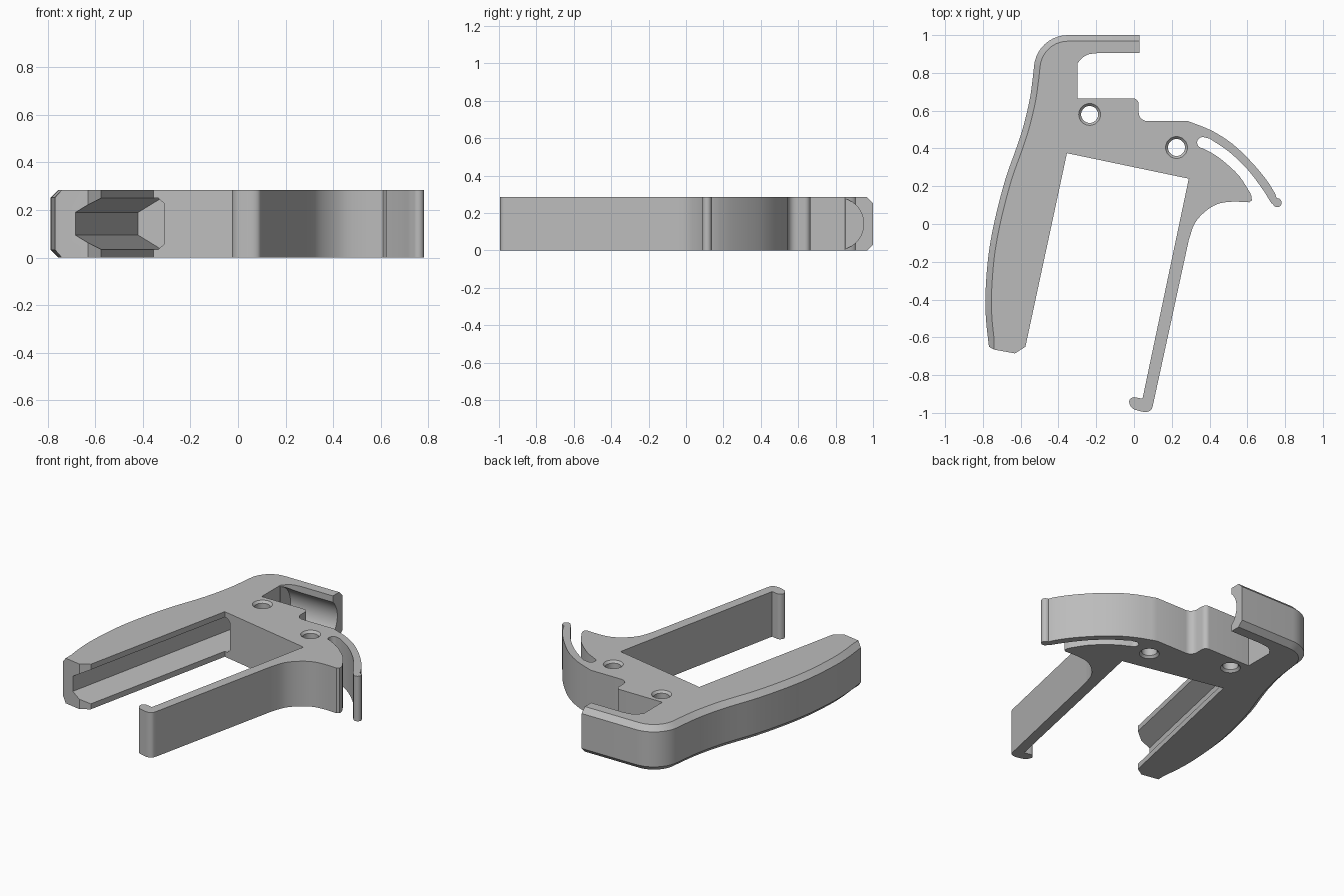
import bpy, bmesh, math
from mathutils import Vector

if "Cube" in bpy.data.objects:
    bpy.data.objects.remove(bpy.data.objects["Cube"], do_unlink=True)

T = 0.285          # thickness of the plate
CHAMFER = 0.032

grey = bpy.data.materials.new("plain grey")
grey.use_nodes = True
grey.diffuse_color = (0.5, 0.5, 0.5, 1)
grey.node_tree.nodes["Principled BSDF"].inputs["Base Color"].default_value = (0.5, 0.5, 0.5, 1)


def arc(cx, cy, r, a0, a1, n=10):
    angles = [math.radians(a0 + (a1 - a0) * i / n) for i in range(n + 1)]
    return [(cx + r * math.cos(a), cy + r * math.sin(a)) for a in angles]


def smooth(pts, n=4):
    """Smooth curve through the given points."""
    p = [Vector(q) for q in pts]
    p = [2 * p[0] - p[1]] + p + [2 * p[-1] - p[-2]]
    out = []
    for a, b, c, d in zip(p, p[1:], p[2:], p[3:]):
        for i in range(n):
            t = i / n
            out.append(tuple(0.5 * (2 * b + (c - a) * t + (2 * a - 5 * b + 4 * c - d) * t ** 2
                                    + (3 * b - a - 3 * c + d) * t ** 3)))
    return out + [tuple(p[-2])]


def loft(name, rings):
    """Closed solid through equal-length loops of 3D points."""
    bm = bmesh.new()
    loops = [[bm.verts.new(p) for p in ring] for ring in rings]
    bm.faces.new(loops[0])
    bm.faces.new(loops[-1])
    n = len(loops[0])
    for low, high in zip(loops, loops[1:]):
        for i in range(n):
            j = (i + 1) % n
            bm.faces.new((low[i], low[j], high[j], high[i]))
    bmesh.ops.recalc_face_normals(bm, faces=bm.faces)
    mesh = bpy.data.meshes.new(name)
    bm.to_mesh(mesh)
    bm.free()
    mesh.materials.append(grey)
    ob = bpy.data.objects.new(name, mesh)
    bpy.context.collection.objects.link(ob)
    return ob


# Outline: rounded back of the handle
back = [(0.03, 1.0)] + arc(-0.35, 0.82, 0.18, 90, 175) + smooth([
    (-0.535, 0.78), (-0.552, 0.66), (-0.585, 0.52), (-0.62, 0.41), (-0.68, 0.24),
    (-0.735, 0.03), (-0.77, -0.16), (-0.786, -0.36), (-0.784, -0.5), (-0.768, -0.65)])
# Handle end and the inside of the frame
inside = [(-0.74, -0.665), (-0.63, -0.685), (-0.575, -0.65), (-0.355, 0.375), (0.29, 0.24)]
# Long thin arm with its small foot
arm = [(0.045, -0.925)] + smooth([(0.02, -0.92), (-0.008, -0.918), (-0.026, -0.94), (-0.01, -0.975),
                                  (0.03, -0.99), (0.065, -0.995), (0.09, -0.985), (0.1, -0.96)], 3)
# Fin in front of the arm
fin = smooth([(0.29, -0.085), (0.32, 0.0), (0.37, 0.06), (0.44, 0.105), (0.52, 0.118), (0.61, 0.115)])
fin += [(0.624, 0.125), (0.622, 0.148)]
fin += smooth([(0.615, 0.165), (0.56, 0.25), (0.5, 0.31), (0.43, 0.365), (0.36, 0.402)])
# Slot end and curved spring strip
spring = arc(0.363, 0.431, 0.029, 250, 80, 8)
spring += smooth([(0.4, 0.452), (0.5, 0.385), (0.6, 0.29), (0.68, 0.185), (0.726, 0.112)])
spring += arc(0.758, 0.113, 0.024, 200, 455, 10)
spring += smooth([(0.745, 0.165), (0.7, 0.235), (0.62, 0.33), (0.52, 0.425), (0.41, 0.495), (0.285, 0.545)])
# Stepped top edge and inside of the hook
top = arc(0.07, 0.59, 0.045, 270, 180, 6) + arc(-0.005, 0.635, 0.03, 0, 90, 6)
top += [(-0.3, 0.665)] + smooth([(-0.3, 0.85), (-0.273, 0.88), (-0.24, 0.898), (-0.19, 0.905)])
top += [(0.03, 0.905)]
outline = back + inside + arm + fin + spring + top

frame = loft("clip_frame", [[(x, y, z) for x, y in outline] for z in (0, T)])

# Chamfer both rims along the back of the hook and handle
bm = bmesh.new()
bm.from_mesh(frame.data)
bm.verts.ensure_lookup_table()
n = len(outline)
rim = [bm.edges.get((bm.verts[s + i], bm.verts[s + i + 1])) for s in (0, n) for i in range(len(back) - 1)]
bmesh.ops.bevel(bm, geom=rim, offset=CHAMFER, offset_type='OFFSET', segments=1,
                affect='EDGES', clamp_overlap=False)
bm.to_mesh(frame.data)
bm.free()

cutters = []

# Countersunk screw holes
for x, y in ((-0.235, 0.58), (0.225, 0.405)):
    steps = ((0.067, -0.01), (0.045, 0.014), (0.045, T - 0.014), (0.067, T + 0.01))
    cutters.append(loft("hole_cutter", [[(px, py, z) for px, py in arc(x, y, r, 0, 348.75, 31)]
                                        for r, z in steps]))

# Round scoop for a rod inside the hook
section = arc(0.81, T / 2, 0.14, 0, 354.375, 63)
cutters.append(loft("scoop_cutter", [[(x, y, z) for y, z in section] for x in (-0.298, 0.1)]))

# Faceted channel along the inner face of the handle
low, high = Vector((-0.575, -0.65)), Vector((-0.355, 0.375))
along = (high - low).normalized()
across = Vector((along.y, -along.x))
half = [(-0.1, 0.048), (0.0, 0.108), (0.02, 0.108), (0.045, 0.086)]
section = half + [(d, -h) for d, h in reversed(half)]
rings = []
for base in (low - along * 0.2, high + along * 0.16):
    spots = [(base + across * d, h) for d, h in section]
    rings.append([(p.x, p.y, T / 2 + h) for p, h in spots])
cutters.append(loft("channel_cutter", rings))

# Cut, then discard the cutters
bpy.context.view_layer.objects.active = frame
for c in cutters:
    c.hide_render = True
    mod = frame.modifiers.new("cut", 'BOOLEAN')
    mod.operation, mod.solver, mod.object = 'DIFFERENCE', 'EXACT', c
    bpy.ops.object.modifier_apply(modifier=mod.name)
    bpy.data.objects.remove(c, do_unlink=True)

bpy.ops.object.select_all(action='DESELECT')
frame.select_set(True)
bpy.ops.object.shade_smooth_by_angle(angle=math.radians(28))
